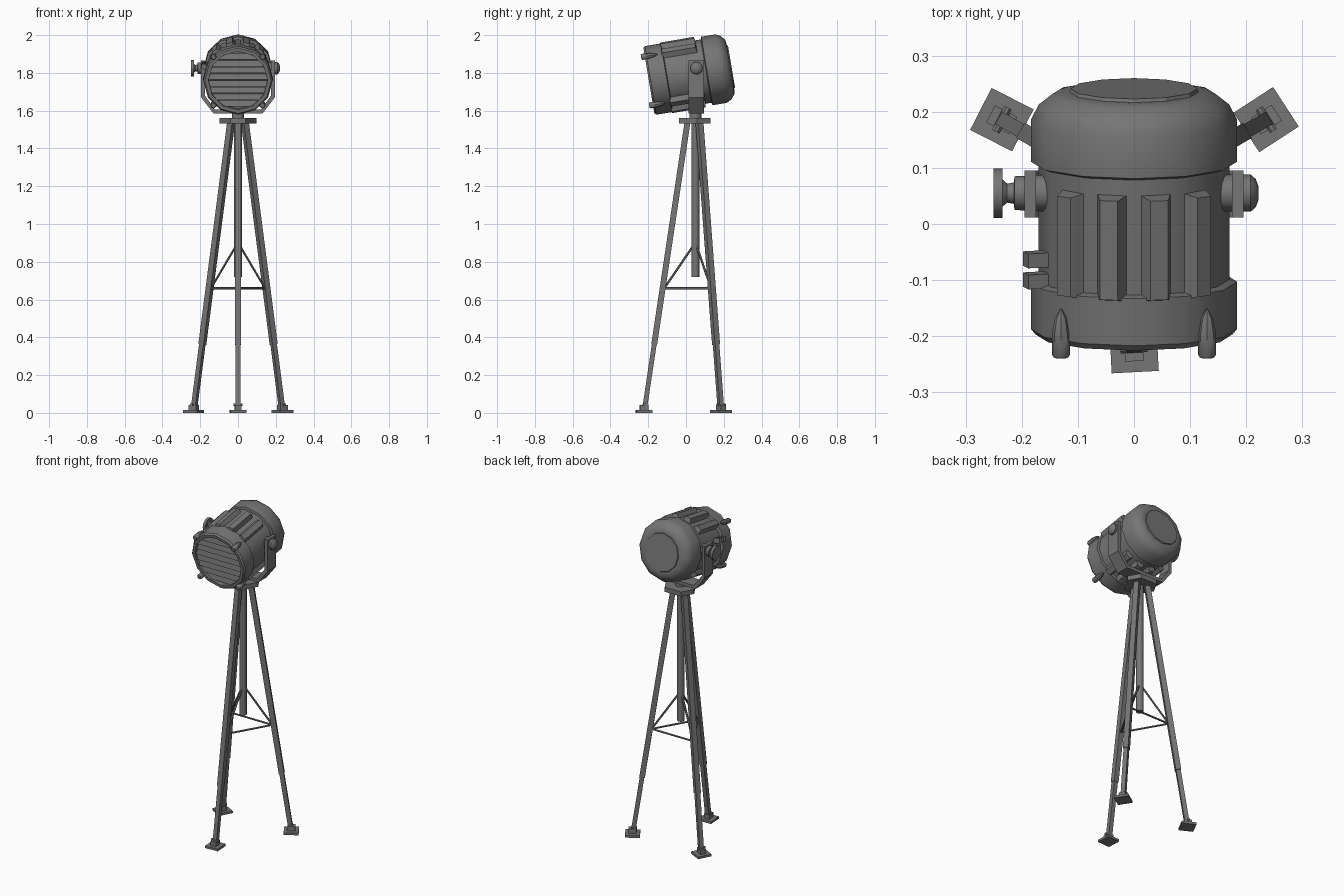
import bpy, bmesh, math
from mathutils import Matrix, Vector

if "Cube" in bpy.data.objects:
    bpy.data.objects.remove(bpy.data.objects["Cube"], do_unlink=True)

metal = bpy.data.materials.new("dark_grey_metal")
metal.use_nodes = True
GREY = (0.18, 0.18, 0.18, 1)
metal.diffuse_color = GREY
metal.node_tree.nodes["Principled BSDF"].inputs["Base Color"].default_value = GREY

T, R = Matrix.Translation, Matrix.Rotation
rad = math.radians


def finish(name, bm, matrix=Matrix(), smooth=None):
    """Turn a bmesh into a named object, with optional smoothing angle."""
    bm.transform(matrix)
    bmesh.ops.recalc_face_normals(bm, faces=bm.faces)
    mesh = bpy.data.meshes.new(name)
    bm.to_mesh(mesh)
    bm.free()
    mesh.materials.append(metal)
    if smooth:
        mesh.shade_smooth()
        mesh.set_sharp_from_angle(angle=rad(smooth))
    obj = bpy.data.objects.new(name, mesh)
    bpy.context.collection.objects.link(obj)
    return obj


def lathe(name, profile, matrix, n=12, smooth=None, start=0):
    """Revolve (radius, height) points about local z and cap both ends."""
    bm = bmesh.new()
    rings = []
    for r, h in profile:
        rings.append([bm.verts.new((r * math.cos(start + math.tau * i / n),
                                    r * math.sin(start + math.tau * i / n), h))
                      for i in range(n)])
    for a, b in zip(rings, rings[1:]):
        for i in range(n):
            j = (i + 1) % n
            bm.faces.new((a[i], a[j], b[j], b[i]))
    bm.faces.new(rings[0])
    bm.faces.new(rings[-1])
    return finish(name, bm, matrix, smooth)


def prism(name, points, y0, y1, matrix=Matrix(), shear=0.0):
    """Extrude an xz outline from y0 to y1; shear leans it along y with height."""
    bm = bmesh.new()
    mid = sum(p[1] for p in points) / len(points)
    ends = [[bm.verts.new((x, y + shear * (z - mid), z)) for x, z in points]
            for y in (y0, y1)]
    n = len(points)
    for i in range(n):
        j = (i + 1) % n
        bm.faces.new((ends[0][i], ends[0][j], ends[1][j], ends[1][i]))
    for end in ends:
        bm.faces.new(end)
    return finish(name, bm, matrix)


def box(name, size, matrix):
    bm = bmesh.new()
    bmesh.ops.create_cube(bm, size=1, matrix=Matrix.Diagonal((*size, 1)))
    return finish(name, bm, matrix)


def rod(name, a, b, r, n=8, smooth=None):
    a, b = Vector(a), Vector(b)
    turn = (b - a).to_track_quat('Z', 'Y').to_matrix().to_4x4()
    return lathe(name, [(r, 0), (r, (b - a).length)], T(a) @ turn, n, smooth, math.pi / n)


# Lamp housing, tipped towards the front; local y runs along its axis
LAMP = T((0, 0.05, 1.80)) @ R(rad(9.5), 4, 'X')
AXIS = LAMP @ R(rad(-90), 4, 'X')
lathe("drum", [(0.17, -0.16), (0.17, 0.07)], AXIS, smooth=35)
lathe("front_ring", [(0.155, -0.222), (0.157, -0.25), (0.176, -0.25), (0.184, -0.24),
                     (0.184, -0.155), (0.168, -0.15)], AXIS, smooth=35)
lathe("rear_cap", [(0.165, 0.055), (0.184, 0.062), (0.184, 0.137), (0.17, 0.165),
                   (0.146, 0.184), (0.125, 0.188)], AXIS, smooth=35)
lathe("rear_disc", [(0.118, 0.18), (0.113, 0.194)], AXIS)

# Louvre slats inside the front ring
slats, pitch, reach = 8, 0.036, 0.155
for i in range(slats):
    low = (i - slats / 2) * pitch + 0.004
    high = low + pitch - 0.006
    wl, wh = (math.sqrt(reach ** 2 - z * z) for z in (low, high))
    prism(f"louvre_slat_{i + 1}", [(-wl, low), (wl, low), (wh, high), (-wh, high)],
          -0.238, -0.226, LAMP, shear=0.35)

# Cooling ribs, four above and four below
for side in (0, 180):
    for k, angle in enumerate((-41, -13.7, 13.7, 41)):
        rib = prism(f"cooling_rib_{side}_{k + 1}",
                    [(-0.03, 0.155), (0.03, 0.155), (0.016, 0.191), (-0.016, 0.191)],
                    -0.165, 0.03, LAMP @ R(rad(angle + side), 4, 'Y'))
        for v in rib.data.vertices:     # slope the ends
            p = LAMP.inverted() @ v.co
            if math.hypot(p.x, p.z) > 0.18:
                p.y += 0.008 if p.y < -0.07 else -0.008
                v.co = LAMP @ p

# Bullet-shaped clips around the front ring
for k in range(4):
    spot = R(rad(45 + 90 * k), 4, 'Z') @ T((0.184, 0, 0))
    lathe(f"front_clip_{k + 1}", [(0.013, -0.27), (0.016, -0.265), (0.016, -0.225),
                                  (0.011, -0.2), (0.002, -0.183)],
          AXIS @ spot, 8, smooth=40)

# Hinge blocks on the right side
for k, y in enumerate((-0.105, -0.143)):
    box(f"hinge_block_{k + 1}", (0.042, 0.026, 0.03),
        LAMP @ R(rad(18), 4, 'Y') @ T((-0.182, y, 0)))

# Yoke with chamfered lower corners
half = [(0.195, 1.865), (0.195, 1.67), (0.13, 1.585)]
inner = [(0.121, 1.605), (0.175, 1.68), (0.175, 1.865)]
prism("yoke", half + [(-x, z) for x, z in reversed(half)]
      + [(-x, z) for x, z in reversed(inner)] + inner, 0.012, 0.095)

# Pivot knobs
PIVOT = T((0, 0.055, 1.825))
lathe("left_pivot_cap", [(0.033, 0.155), (0.033, 0.208), (0.025, 0.217), (0.012, 0.222)],
      PIVOT @ R(rad(90), 4, 'Y'), 12, smooth=40)
lathe("right_clamp_knob", [(0.033, 0.155), (0.03, 0.213), (0.019, 0.214), (0.017, 0.226),
                           (0.024, 0.234), (0.044, 0.234), (0.044, 0.25)],
      PIVOT @ R(rad(-90), 4, 'Y'), 12, smooth=40)

# Tripod head and column
CENTRE = Vector((0, 0.05, 0))
rod("swivel_pin", CENTRE + Vector((0, 0, 1.55)), CENTRE + Vector((0, 0, 1.59)), 0.032, 12, 35)
rod("centre_column", CENTRE + Vector((0, 0, 0.72)), CENTRE + Vector((0, 0, 1.55)), 0.021, 12, 35)


def polar(angle, r, z):
    return CENTRE + Vector((r * math.cos(rad(angle)), r * math.sin(rad(angle)), z))


LEGS = {"front": -90, "left": 30, "right": 150}
bm = bmesh.new()
for z in (1.532, 1.56):
    bm.faces.new([bm.verts.new(polar(a + s, 0.097, z)) for a in LEGS.values() for s in (-25, 25)])
bmesh.ops.bridge_loops(bm, edges=bm.edges[:])
finish("head_plate", bm)

# Legs, feet and braces
for name, angle in LEGS.items():
    top, foot = polar(angle, 0.042, 1.54), polar(angle, 0.268, 0.03)
    split = foot.lerp(top, 0.22)
    rod(f"{name}_upper_leg", split, top, 0.022, 4)
    rod(f"{name}_lower_leg", foot, split.lerp(top, 0.05), 0.018, 4)
    spot = T(polar(angle, 0.272, 0)) @ R(rad(angle + 3), 4, 'Z')
    box(f"{name}_foot_plate", (0.084, 0.084, 0.014), spot @ T((0, 0, 0.007)))
    box(f"{name}_foot_block", (0.045, 0.034, 0.03), spot @ T((0, 0, 0.027)))
    rod(f"{name}_foot_pin", spot @ Vector((0, -0.024, 0.043)),
        spot @ Vector((0, 0.024, 0.043)), 0.008)
    joint = polar(angle, 0.165, 0.66)
    rod(f"{name}_cross_brace", joint, polar(angle + 120, 0.165, 0.66), 0.006, 6)
    rod(f"{name}_diagonal_brace", joint, polar(angle, 0.015, 0.88), 0.006, 6)
